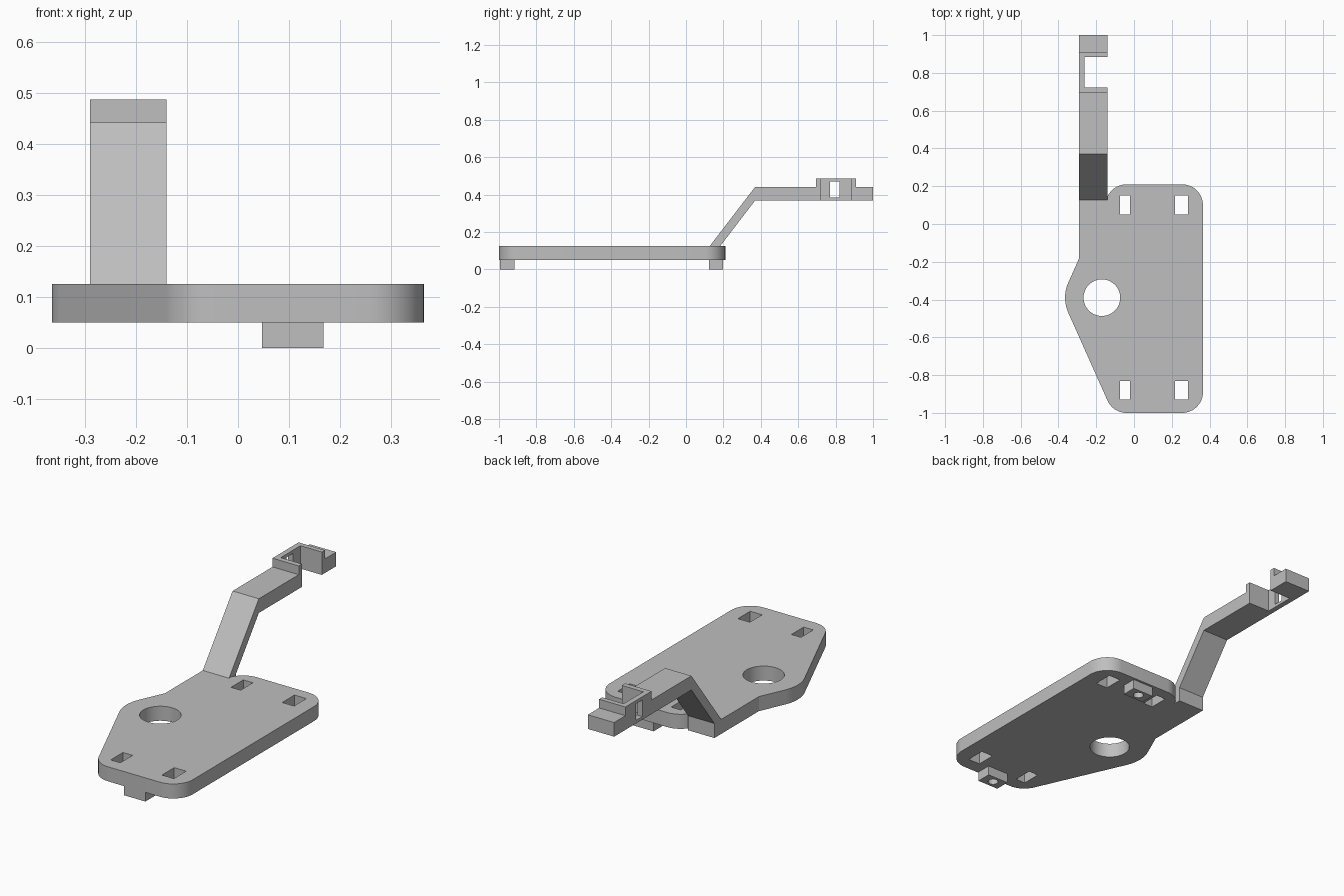
import bpy, bmesh, math
from mathutils import Vector

cube = bpy.data.objects.get("Cube")
if cube:
    bpy.data.objects.remove(cube, do_unlink=True)

grey = bpy.data.materials.new("plain grey")
grey.use_nodes = True
GREY = (0.52, 0.52, 0.52, 1)
grey.diffuse_color = GREY
grey.node_tree.nodes["Principled BSDF"].inputs["Base Color"].default_value = GREY


def prism(name, points, offset):
    """Extrude a closed outline of 3D points by an offset vector."""
    bm = bmesh.new()
    face = bm.faces.new([bm.verts.new(p) for p in points])
    ext = bmesh.ops.extrude_face_region(bm, geom=[face])
    moved = [g for g in ext["geom"] if isinstance(g, bmesh.types.BMVert)]
    bmesh.ops.translate(bm, vec=Vector(offset), verts=moved)
    bmesh.ops.recalc_face_normals(bm, faces=bm.faces)
    mesh = bpy.data.meshes.new(name)
    bm.to_mesh(mesh)
    bm.free()
    mesh.materials.append(grey)
    obj = bpy.data.objects.new(name, mesh)
    bpy.context.collection.objects.link(obj)
    return obj


def box(name, x, y, z):
    corners = [(x[0], y[0], z[0]), (x[1], y[0], z[0]), (x[1], y[1], z[0]), (x[0], y[1], z[0])]
    return prism(name, corners, (0, 0, z[1] - z[0]))


def arc(cx, cy, r, start, end, steps=12):
    angles = [math.radians(start + (end - start) * i / steps) for i in range(steps + 1)]
    return [(cx + r * math.cos(a), cy + r * math.sin(a)) for a in angles]


def cylinder(name, cx, cy, r, z0, z1):
    ring = arc(cx, cy, r, 0, 360, 48)[:-1]
    return prism(name, [(x, y, z0) for x, y in ring], (0, 0, z1 - z0))


def cut(obj, cutters):
    """Subtract the cutters, bake the result and remove the cutters."""
    for c in cutters:
        c.hide_render = True
        mod = obj.modifiers.new("cut", "BOOLEAN")
        mod.operation, mod.solver, mod.object = "DIFFERENCE", "EXACT", c
    graph = bpy.context.evaluated_depsgraph_get()
    mesh = bpy.data.meshes.new_from_object(obj.evaluated_get(graph))
    obj.modifiers.clear()
    obj.data = mesh
    for c in cutters:
        bpy.data.objects.remove(c, do_unlink=True)


def smooth(obj):
    bpy.ops.object.select_all(action="DESELECT")
    obj.select_set(True)
    bpy.context.view_layer.objects.active = obj
    bpy.ops.object.shade_smooth_by_angle(angle=math.radians(20))


# Base plate: rounded outline with a bulge around the round hole and a rear tab
BOTTOM, TOP = 0.05, 0.125
HOLE = (-0.17, -0.39)
ARM_X = (-0.29, -0.14)
R = 0.11
outline = arc(0.255, 0.10, R, 0, 90)
outline += arc(-0.04, 0.10, R, 90, 155)
outline += [(ARM_X[1], 0.183), (ARM_X[0], 0.183), (ARM_X[0], -0.18)]
outline += arc(*HOLE, 0.195, 157, 203)
outline += arc(-0.04, -0.89, R, 203, 270)
outline += arc(0.255, -0.89, R, 270, 360)
plate = prism("base_plate", [(x, y, BOTTOM) for x, y in outline], (0, 0, TOP - BOTTOM))

# Round hole and four strap slots
cutters = [cylinder("round_hole_cutter", *HOLE, 0.097, 0, 0.2)]
for y in ((0.05, 0.15), (-0.93, -0.83)):
    for x in ((-0.075, -0.02), (0.217, 0.285)):
        cutters.append(box("slot_cutter", x, y, (0, 0.2)))
cut(plate, cutters)
smooth(plate)

# Small feet under each end, each with a blind screw hole
for name, y in (("front_foot", (-0.995, -0.917)), ("back_foot", (0.122, 0.198))):
    foot = box(name, (0.047, 0.168), y, (0, BOTTOM))
    cut(foot, [cylinder("screw_hole_cutter", 0.107, sum(y) / 2, 0.025, -0.05, 0.1)])
    smooth(foot)

# Cranked arm with a raised holder near its end
profile = [(0.127, TOP), (0.37, 0.442), (0.695, 0.442), (0.695, 0.487), (0.908, 0.487),
           (0.908, 0.442), (1.0, 0.442), (1.0, 0.369), (0.37, 0.369), (0.183, TOP)]
arm = prism("cranked_arm", [(ARM_X[0], y, z) for y, z in profile], (ARM_X[1] - ARM_X[0], 0, 0))

# Open pocket and the window through its remaining wall
cut(arm, [box("pocket_cutter", (-0.262, 0), (0.722, 0.883), (0.3, 0.6)),
          box("window_cutter", (-0.4, -0.2), (0.77, 0.822), (0.385, 0.47))])
